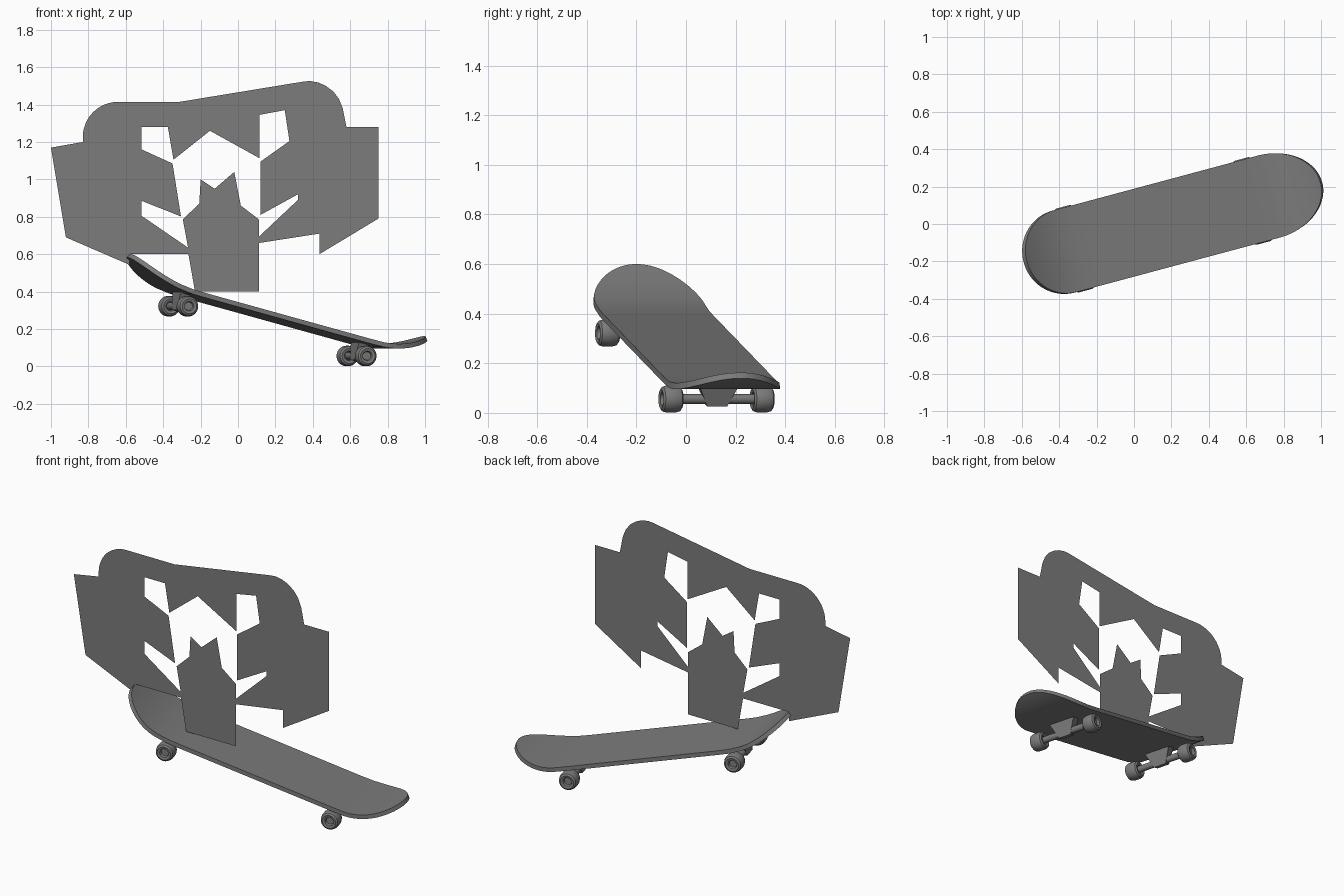
import bpy, bmesh, math
from mathutils import Vector, Matrix

if "Cube" in bpy.data.objects:
    bpy.data.objects.remove(bpy.data.objects["Cube"])

grey = bpy.data.materials.new("mid_grey")
grey.diffuse_color = (0.2, 0.2, 0.2, 1)
grey.use_nodes = True
grey.node_tree.nodes["Principled BSDF"].inputs["Base Color"].default_value = grey.diffuse_color

YAW = PITCH = math.radians(15)
D = Vector((math.cos(YAW), math.sin(YAW), 0))     # along the board
N = Vector((-math.sin(YAW), math.cos(YAW), 0))    # across the board
V0 = -0.045                                       # board centre line offset


def finish(name, bm, smooth=None, fix=True):
    if fix:
        bmesh.ops.recalc_face_normals(bm, faces=bm.faces[:])
    me = bpy.data.meshes.new(name)
    bm.to_mesh(me)
    bm.free()
    me.materials.append(grey)
    ob = bpy.data.objects.new(name, me)
    bpy.context.collection.objects.link(ob)
    if smooth:
        bpy.ops.object.select_all(action='DESELECT')
        ob.select_set(True)
        bpy.context.view_layer.objects.active = ob
        bpy.ops.object.shade_smooth_by_angle(angle=math.radians(smooth))
    return ob


def loft(bm, rings):
    """Skin equal-sized closed rings and cap both ends."""
    rows = [[bm.verts.new(p) for p in r] for r in rings]
    n = len(rows[0])
    for a, b in zip(rows, rows[1:]):
        for i in range(n):
            bm.faces.new((a[i], a[(i + 1) % n], b[(i + 1) % n], b[i]))
    bm.faces.new(rows[0])
    bm.faces.new(rows[-1])


# ---- deck: straight middle, rounded and kicked-up ends
H0, H1, A0, A1, HALF = -0.605, 1.02, -0.39, 0.735, 0.227


def deck_z(h):
    z = 0.325 - 0.268 * h
    if h > 0.70:
        z += 0.111 * ((h - 0.70) / 0.32) ** 2
    if h < -0.28:
        z += 0.113 * ((-0.28 - h) / 0.325) ** 2.2
    return z


stations = []
for i in range(17):
    t = math.radians(3 + 87 * i / 16)
    stations.append((A0 - (A0 - H0) * math.cos(t), HALF * math.sin(t)))
stations += [(A0 + (A1 - A0) * i / 16, HALF) for i in range(1, 16)]
for i in range(17):
    t = math.radians(90 - 87 * i / 16)
    stations.append((A1 + (H1 - A1) * math.cos(t), HALF * math.sin(t)))

rings = []
for h, w in stations:
    z = deck_z(h)
    s = (deck_z(h + 0.005) - deck_z(h - 0.005)) / 0.01
    up = (D * -s + Vector((0, 0, 1))).normalized()
    top = D * h + Vector((0, 0, z))
    bot = top - up * 0.025
    rings.append([p + N * (V0 + v) for p, v in
                  ((top, -w), (top, w), (bot, w), (bot, -w))])
bm = bmesh.new()
loft(bm, rings)
finish("deck", bm, 35)

# ---- trucks and wheels
WHEEL = [(0.001, 0.022), (0.022, 0.022), (0.026, 0.038), (0.040, 0.042),
         (0.050, 0.035), (0.055, 0.018)]
WHEEL += [(r, -t) for r, t in reversed(WHEEL)]


def lathe(name, profile, matrix, seg=28, smooth=35):
    """Turn (radius, offset) points about local y."""
    bm = bmesh.new()
    loft(bm, [[matrix @ Vector((r * math.cos(2 * math.pi * k / seg), t,
                                r * math.sin(2 * math.pi * k / seg)))
               for k in range(seg)] for r, t in profile])
    finish(name, bm, smooth)


for label, h, z in (("front", 0.644, 0.056), ("rear", -0.343, 0.322)):
    centre = D * h + N * V0 + Vector((0, 0, z))
    frame = (Matrix.Translation(centre) @ Matrix.Rotation(YAW, 4, 'Z')
             @ Matrix.Rotation(PITCH, 4, 'Y'))
    lathe(label + "_axle", [(0.02, -0.19), (0.02, 0.19)], frame, 16)
    for side, s in (("left", 1), ("right", -1)):
        lathe(f"{label}_{side}_wheel", WHEEL,
              frame @ Matrix.Translation((0, s * 0.19, 0)))
    # tapered hanger reaching up to the deck
    bm = bmesh.new()
    loft(bm, [[frame @ Vector((a * u, b * v, w))
               for a, b in ((-1, -1), (1, -1), (1, 1), (-1, 1))]
              for u, v, w in ((0.018, 0.042, -0.026), (0.028, 0.09, 0.078))])
    finish(label + "_hanger", bm)

# ---- upright flat panel with a cut-out
arc = [(-0.64 - 0.19 * math.cos(a), 1.225 + 0.19 * math.sin(a))
       for a in (math.radians(90 * i / 12) for i in range(13))]
outer = [(-1, 1.17), (-0.83, 1.2)] + arc + [
    (-0.31, 1.415), (0.35, 1.523), (0.385, 1.526), (0.43, 1.518),
    (0.47, 1.5), (0.51, 1.47), (0.54, 1.43), (0.56, 1.38), (0.58, 1.28),
    (0.75, 1.28), (0.75, 0.79), (0.435, 0.6), (0.435, 0.71), (0.113, 0.66),
    (0.113, 0.4), (-0.23, 0.4), (-0.265, 0.6), (-0.58, 0.6), (-0.58, 0.543),
    (-0.92, 0.69)]
hole = [(-0.515, 1.28), (-0.375, 1.28), (-0.345, 1.105), (-0.15, 1.26),
        (0.115, 1.113), (0.115, 1.345), (0.25, 1.37), (0.275, 1.205),
        (0.12, 1.095), (0.12, 0.81), (0.32, 0.92), (0.32, 0.89),
        (0.113, 0.695), (0.113, 0.785), (0.015, 0.86), (-0.02, 1.04),
        (-0.125, 0.95), (-0.2, 1.0), (-0.207, 0.87), (-0.295, 0.787),
        (-0.267, 0.635), (-0.515, 0.805), (-0.515, 0.885), (-0.305, 0.802),
        (-0.35, 1.085), (-0.515, 1.16)]
bm = bmesh.new()
edges = []
for loop in (outer, hole):
    vs = [bm.verts.new((x, -0.18, z)) for x, z in loop]
    edges += [bm.edges.new((vs[i - 1], vs[i])) for i in range(len(vs))]
bmesh.ops.triangle_fill(bm, edges=edges, use_beauty=True, use_dissolve=False,
                        normal=(0, -1, 0))
for f in bm.faces:
    f.normal_update()
    if f.normal.y > 0:
        f.normal_flip()
finish("flat_panel", bm, fix=False)
